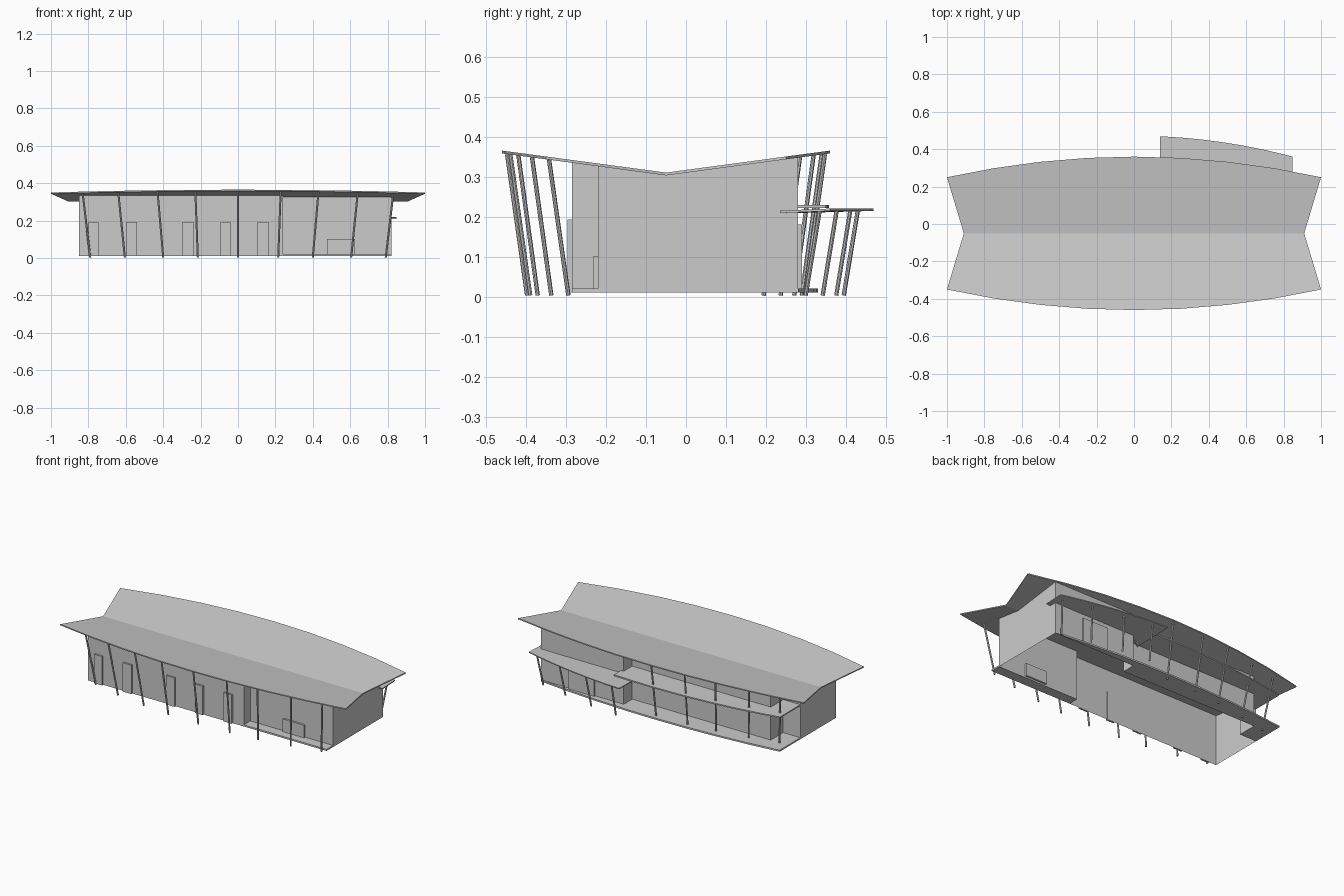
import bpy, bmesh
from mathutils import Vector

if "Cube" in bpy.data.objects:
    bpy.data.objects.remove(bpy.data.objects["Cube"])

VALLEY, SLOPE = -0.05, 0.134


def roof_z(y, base=0.303):
    return base + SLOPE * abs(y - VALLEY)


def finish(name, bm, recalc=True):
    if recalc:
        bmesh.ops.recalc_face_normals(bm, faces=bm.faces)
    me = bpy.data.meshes.new(name)
    bm.to_mesh(me)
    bm.free()
    ob = bpy.data.objects.new(name, me)
    bpy.context.collection.objects.link(ob)
    return ob


def sheet(name, rows, thick):
    """Closed slab from rows of top points, thickened straight down."""
    bm = bmesh.new()
    grids = [[[bm.verts.new((p[0], p[1], p[2] - dz)) for p in r] for r in rows]
             for dz in (0, thick)]
    for g in grids:
        for a, b in zip(g, g[1:]):
            for i in range(len(a) - 1):
                bm.faces.new((a[i], a[i + 1], b[i + 1], b[i]))

    def rim(g):
        return (g[0] + [r[-1] for r in g[1:-1]] + g[-1][::-1]
                + [r[0] for r in g[-2:0:-1]])
    t, u = rim(grids[0]), rim(grids[1])
    for i in range(len(t)):
        j = (i + 1) % len(t)
        bm.faces.new((t[i], u[i], u[j], t[j]))
    return finish(name, bm)


def prism(name, outline, z0, z1):
    bm = bmesh.new()
    f = bm.faces.new([bm.verts.new((x, y, z0)) for x, y in outline])
    top = bmesh.ops.extrude_face_region(bm, geom=[f])["geom"]
    bmesh.ops.translate(bm, vec=(0, 0, z1 - z0),
                        verts=[v for v in top if isinstance(v, bmesh.types.BMVert)])
    return finish(name, bm)


def box(name, x0, x1, y0, y1, z0, z1):
    return prism(name, [(x0, y0), (x1, y0), (x1, y1), (x0, y1)], z0, z1)


def arc(x0, x1, y_mid, k, n=8):
    xs = [x0 + (x1 - x0) * i / n for i in range(n + 1)]
    return [(x, y_mid - k * x * x) for x in xs]


def column(name, a, b, r=0.0055):
    a, b = Vector(a), Vector(b)
    bm = bmesh.new()
    bmesh.ops.create_cone(bm, cap_ends=True, segments=8, radius1=r, radius2=r,
                          depth=(b - a).length)
    ob = finish(name, bm)
    ob.location = (a + b) / 2
    ob.rotation_mode = 'QUATERNION'
    ob.rotation_quaternion = (b - a).to_track_quat('Z', 'Y')
    return ob


# butterfly roof with bowed eaves and notched ends
rows = []
for i in range(9):
    t = -1 + i / 4
    e = 0.41 - 0.11 * t * t
    rows.append([(t, VALLEY - e, roof_z(VALLEY - e, 0.31)),
                 (0.91 * t, VALLEY, 0.31),
                 (t, VALLEY + e, roof_z(VALLEY + e, 0.31))])
sheet("butterfly_roof", rows, 0.007)

# wall shell, open underneath, tops following the roof
plan = [(-.85, -.285), (.24, -.285), (.24, -.22), (.82, -.22), (.82, VALLEY),
        (.82, .28), (.24, .28), (.24, .195), (-.73, .195), (-.73, .07),
        (-.85, .07), (-.85, VALLEY)]
bm = bmesh.new()
low = [bm.verts.new((x, y, 0.01)) for x, y in plan]
high = [bm.verts.new((x, y, roof_z(y))) for x, y in plan]
for i in range(len(plan)):
    j = (i + 1) % len(plan)
    bm.faces.new((low[i], low[j], high[j], high[i]))
finish("walls", bm, recalc=False)

# ground decks
box("front_porch_deck", .24, .82, -.285, -.22, 0.01, 0.02)
back_inner = [(.82, .28), (.24, .28), (.24, .195), (-.73, .195), (-.73, .07), (-.85, .07)]
prism("back_deck", arc(-.85, .82, .33, .073) + back_inner, 0.01, 0.02)

# back canopies
prism("long_canopy", arc(-.85, .26, .357, .115)
      + [(.26, .28), (.24, .28)] + back_inner[2:], 0.221, 0.229)
sheet("side_canopy", [[(x, .235 if x > .82 else .28 if x > .24 else .195, 0.215),
                       (x, y, 0.22)]
                      for x, y in arc(.14, .82, .472, .155, 6) + [(.821, .367), (.848, .36)]],
      0.006)

# leaning columns, fanned out along the bowed eaves
for i, (xb, xt) in enumerate([(0, 0), (.215, .228), (.40, .43), (.605, .64), (.79, .83)]):
    yb, yt = .397 - .165 * xb ** 2, .447 - .152 * xt ** 2
    zt = roof_z(-yt)
    for s in ((1, -1) if i else (1,)):
        column(f"front_column_{i}_{s}", (s * xb, -yb, 0.003), (s * xt, -yt, zt))
    column(f"back_column_{i}", (-xb, yb - .1, 0.003), (-xt, yt - .1, zt))
    if i:
        xm = xb + (xt - xb) * .6
        column(f"canopy_column_{i}", (xb, yb + .005, 0.003), (xm, yb + .04, 0.215))

# doors and window panels
for i, (a, b) in enumerate([(-.80, -.745), (-.6, -.54), (-.297, -.238),
                            (-.094, -.04), (.105, .163)]):
    box(f"front_door_{i}", a, b, -.296, -.284, 0.01, 0.193)
box("porch_window", .475, .625, -.232, -.208, 0.02, 0.10)
box("back_door", .44, .62, .276, .29, 0.02, 0.18)
